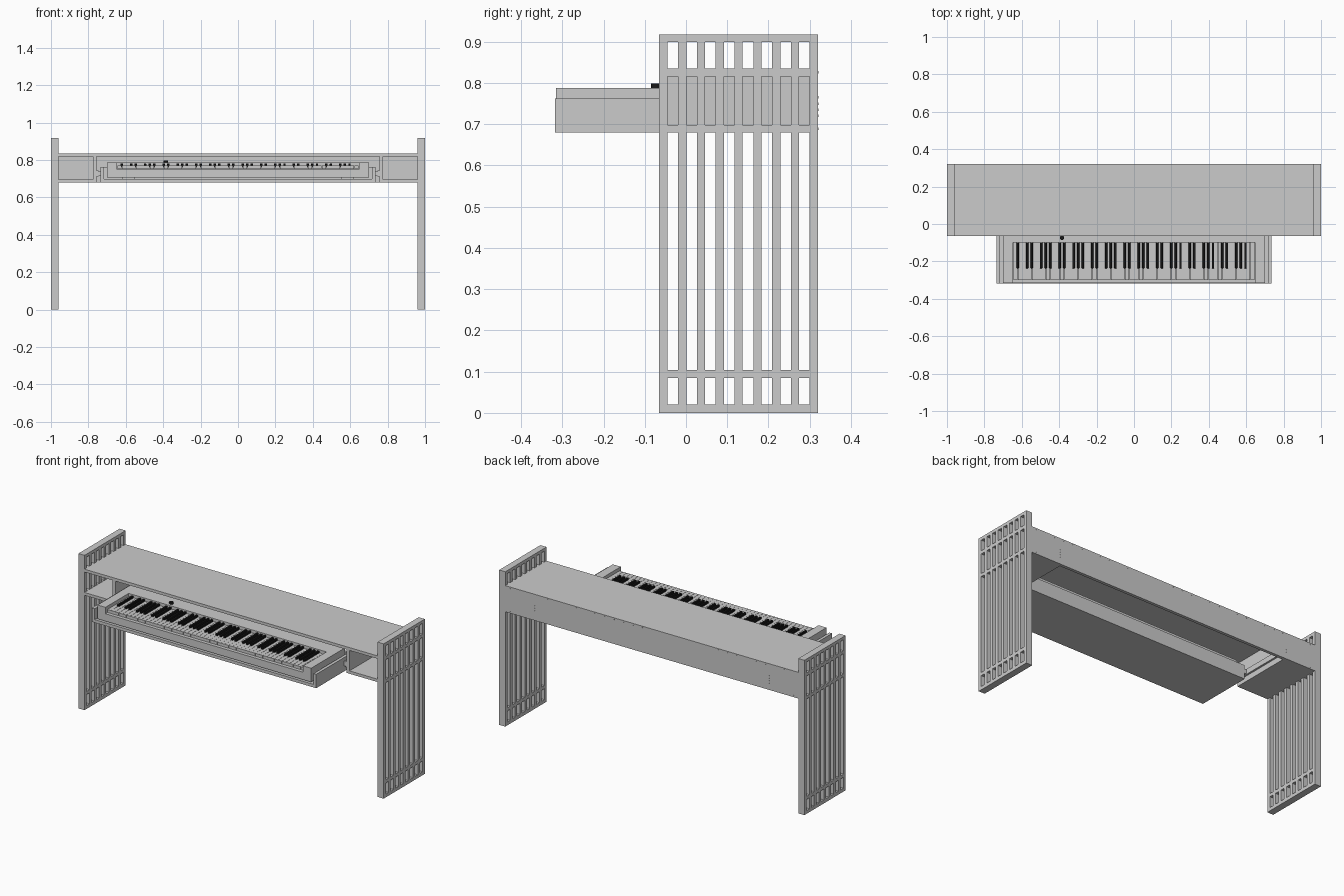
import bpy, bmesh
from mathutils import Matrix, Vector

if "Cube" in bpy.data.objects:
    bpy.data.objects.remove(bpy.data.objects["Cube"])

black = bpy.data.materials.new("black")
black.diffuse_color = (0.01, 0.01, 0.01, 1)
black.use_nodes = True
black.node_tree.nodes["Principled BSDF"].inputs["Base Color"].default_value = black.diffuse_color


def boxes(name, specs, mat=None, bevel=0):
    """One object made of boxes given as (x0, x1, y0, y1, z0, z1)."""
    bm = bmesh.new()
    for x0, x1, y0, y1, z0, z1 in specs:
        m = Matrix.Translation(((x0 + x1) / 2, (y0 + y1) / 2, (z0 + z1) / 2))
        m = m @ Matrix.Diagonal((x1 - x0, y1 - y0, z1 - z0, 1))
        bmesh.ops.create_cube(bm, size=1, matrix=m)
    return finish(name, bm, mat, bevel)


def discs(name, centres, radius, depth, axis, mat=None, sides=10):
    """One object made of short cylinders along an axis."""
    bm = bmesh.new()
    turn = Vector((0, 0, 1)).rotation_difference(Vector(axis)).to_matrix().to_4x4()
    for c in centres:
        bmesh.ops.create_cone(bm, cap_ends=True, segments=sides, radius1=radius,
                              radius2=radius, depth=depth,
                              matrix=Matrix.Translation(c) @ turn)
    return finish(name, bm, mat)


def finish(name, bm, mat=None, bevel=0):
    me = bpy.data.meshes.new(name)
    bm.to_mesh(me)
    bm.free()
    ob = bpy.data.objects.new(name, me)
    bpy.context.collection.objects.link(ob)
    if mat:
        me.materials.append(mat)
    if bevel:
        mod = ob.modifiers.new("bevel", 'BEVEL')
        mod.width = bevel
        mod.segments = 1
    return ob


def both(specs):
    """Add the copy mirrored across x = 0."""
    return specs + [(-b, -a, *r) for a, b, *r in specs]


FRONT, BACK, TOP = -0.065, 0.32, 0.917
SLAT, COUNT = 0.02, 9
step = (BACK - FRONT - SLAT) / (COUNT - 1)

# Slatted end panels with short rail blocks between the slats
slats, rails, screws = [], [], []
for i in range(COUNT):
    y = FRONT + i * step
    slats.append((0.96, 1.0, y, y + SLAT, 0, TOP))
    if i < COUNT - 1:
        for z0, z1 in ((0, 0.02), (0.085, 0.104), (0.68, 0.698), (0.816, 0.835), (0.899, TOP)):
            rails.append((0.96, 1.0, y + SLAT, y + step, z0, z1))
boxes("end_panel_slats", both(slats))
boxes("end_panel_rails", both(rails))

# Desk case: top, back, side compartment floors and partitions
boxes("desk_top", [(-0.96, 0.96, FRONT, BACK, 0.818, 0.835)])
boxes("back_panel", [(-0.96, 0.96, BACK - 0.018, BACK, 0.68, 0.818)])
boxes("compartment_floor", both([(0.757, 0.96, FRONT, BACK - 0.018, 0.68, 0.697)]))
boxes("partition", both([(0.757, 0.776, FRONT, BACK - 0.018, 0.697, 0.818)]))

# Screw heads along the back panel
heads = [(-0.93 + 1.86 * i / 30, BACK, 0.826) for i in range(31)]
heads += [(s * 0.767, BACK, z) for s in (-1, 1) for z in (0.72, 0.735, 0.75, 0.765)]
heads += [(s * 0.93, BACK, 0.689) for s in (-1, 1)]
discs("back_screws", heads, 0.003, 0.002, (0, 1, 0))

# Sliding drawer and its runners
boxes("drawer_tray", [(-0.735, 0.735, -0.318, 0.02, 0.68, 0.698)])
boxes("drawer_side", both([(0.717, 0.735, -0.318, 0.02, 0.698, 0.762)]))
boxes("drawer_back", [(-0.717, 0.717, 0.004, 0.02, 0.698, 0.762)])
boxes("drawer_runner", both([(0.735, 0.746, -0.06, 0.02, 0.715, 0.74),
                             (0.746, 0.757, -0.06, 0.29, 0.712, 0.743)]))

# Keyboard case: base, cheeks, back deck and front lip
KX = 0.648
boxes("keyboard_base", [(-0.70, 0.70, -0.315, 0.0, 0.706, 0.75)])
boxes("keyboard_feet", both([(0.55, 0.62, -0.28, -0.03, 0.698, 0.706)]))
boxes("keyboard_cheek", both([(KX, 0.70, -0.315, 0.0, 0.75, 0.788)]))
boxes("keyboard_deck", [(-KX, KX, -0.098, 0.0, 0.75, 0.788)])

# 88 keys: 52 white, with black keys following the octave pattern from A
pitch = 2 * (KX - 0.002) / 52
whites, blacks = [], []
for i in range(52):
    x = -KX + 0.002 + i * pitch
    whites.append((x + 0.0006, x + pitch - 0.0006, -0.3, -0.098, 0.753, 0.77))
    if i < 51 and i % 7 in (0, 2, 3, 5, 6):
        xb = x + pitch
        blacks.append((xb - 0.0065, xb + 0.0065, -0.237, -0.098, 0.762, 0.782))
# In an A-based octave the sharps follow A, C, D, F and G
boxes("white_keys", whites)
boxes("black_keys", blacks, black, bevel=0.002)

# Volume knob on the deck
discs("volume_knob", [(-0.385, -0.073, 0.793)], 0.012, 0.011, (0, 0, 1), black, 20)
